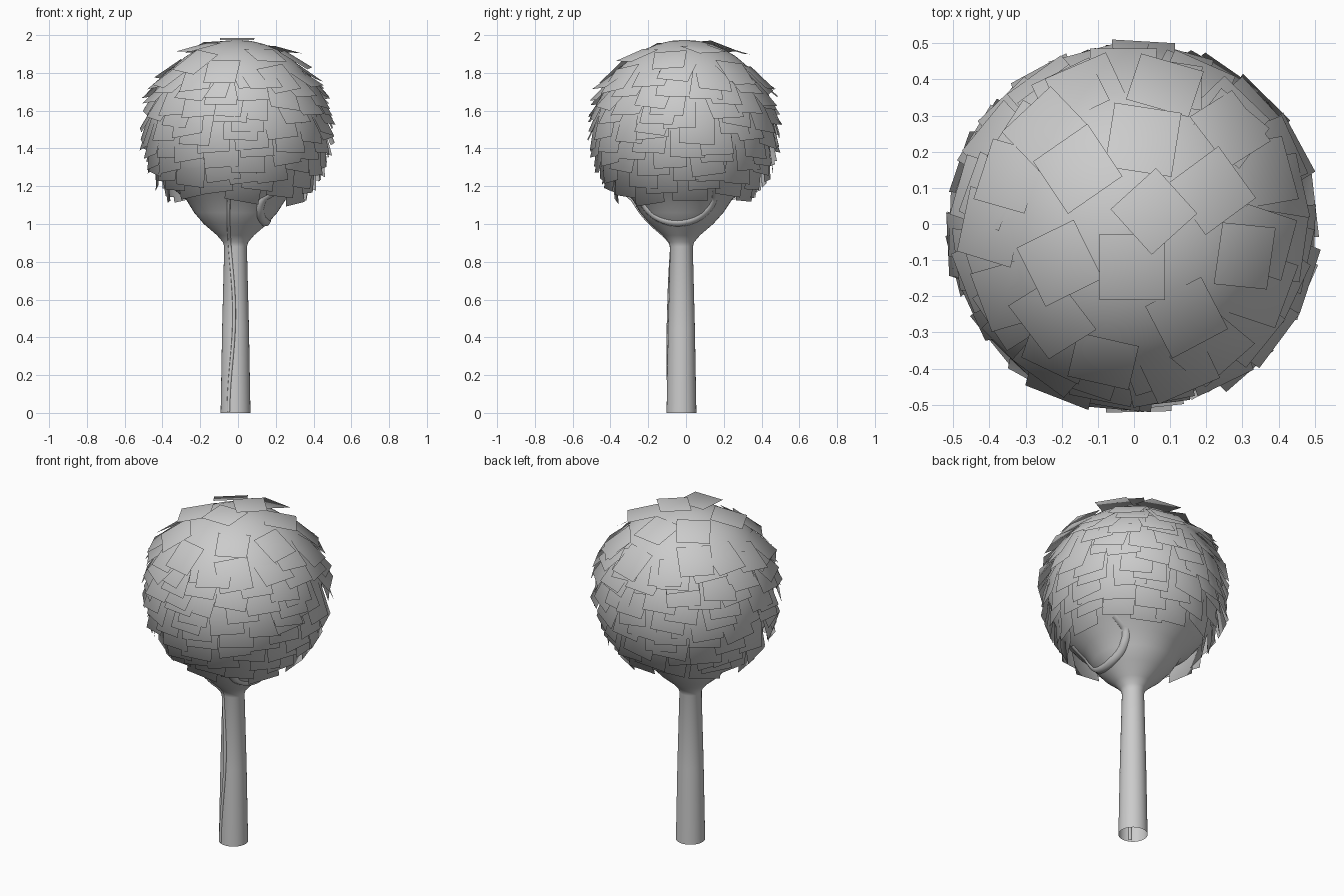
import bpy, math, random
from mathutils import Vector

random.seed(11)
cube = bpy.data.objects.get("Cube")
if cube:
    bpy.data.objects.remove(cube)

grey = bpy.data.materials.new("plain grey")
grey.use_nodes = True
COLOUR = (0.6, 0.6, 0.6, 1)
grey.diffuse_color = COLOUR
grey.node_tree.nodes["Principled BSDF"].inputs["Base Color"].default_value = COLOUR

AXIS = Vector((-0.013, -0.024, 0))      # trunk axis
CROWN = Vector((-0.005, -0.008, 1.51))  # centre of the foliage
R = 0.465

# Lathe profile (radius, height): open trunk, flared neck, round crown
profile = [(0.079, 0), (0.071, 0.45), (0.06, 0.88), (0.068, 0.905), (0.098, 0.94),
           (0.168, 1.0), (0.22, 1.06), (0.264, 1.13)]
for i in range(1, 17):
    a = math.radians(-53 + 143 * i / 16)
    profile.append((max(R * math.cos(a), 0.001), CROWN.z + R * math.sin(a)))


def add_mesh(name, verts, faces):
    mesh = bpy.data.meshes.new(name)
    mesh.from_pydata(verts, [], faces)
    mesh.materials.append(grey)
    mesh.polygons.foreach_set("use_smooth", [True] * len(mesh.polygons))
    obj = bpy.data.objects.new(name, mesh)
    bpy.context.collection.objects.link(obj)
    return obj


def radius_at(z):
    for (r0, z0), (r1, z1) in zip(profile, profile[1:]):
        if z0 <= z <= z1:
            return r0 + (r1 - r0) * (z - z0) / (z1 - z0)
    return profile[-1][0]


def add_tube(name, points, thickness):
    curve = bpy.data.curves.new(name, 'CURVE')
    curve.dimensions = '3D'
    curve.bevel_depth = thickness
    curve.bevel_resolution = 2
    spline = curve.splines.new('POLY')
    spline.points.add(len(points) - 1)
    for p, co in zip(spline.points, points):
        p.co = (*co, 1)
    curve.materials.append(grey)
    bpy.context.collection.objects.link(bpy.data.objects.new(name, curve))


# Trunk and crown core
SEG = 48
verts = [AXIS.lerp(Vector((CROWN.x, CROWN.y, 0)), min(max(z - 1, 0) * 2, 1))
         + Vector((r * math.cos(math.tau * k / SEG), r * math.sin(math.tau * k / SEG), z))
         for r, z in profile for k in range(SEG)]
faces = [(j * SEG + k, j * SEG + (k + 1) % SEG, (j + 1) * SEG + (k + 1) % SEG, (j + 1) * SEG + k)
         for j in range(len(profile) - 1) for k in range(SEG)]
add_mesh("trunk_and_crown_core", verts, faces)

# Raised seam running up the front of the trunk
seam = []
for i in range(41):
    z = 0.008 + 1.15 * i / 40
    x = -0.022 - 0.015 * math.cos(z * 6)
    r = radius_at(z)
    seam.append(AXIS + Vector((x, 0.001 - math.sqrt(r * r - x * x), z)))
add_tube("trunk_seam", seam, 0.009)

# Low round band on the left side of the neck
band = []
for i in range(41):
    a = math.pi * (0.97 + 1.06 * i / 40)
    y, z = 0.2 * math.cos(a) - 0.022, 1.17 + 0.175 * math.sin(a)
    r = radius_at(z)
    p = AXIS + Vector((math.sqrt(max(r * r - y * y, 0)), y, z))
    band.append(p + (CROWN - p).normalized() * 0.021)
add_tube("neck_band", band, 0.029)

# Foliage of overlapping square leaves
verts, faces = [], []


def add_leaf(centre, u, v, half):
    base = len(verts)
    verts.extend(centre + u * half * s + v * half * t
                 for s, t in ((-1, -1), (-1, 1), (1, 1), (1, -1)))
    faces.append((base, base + 1, base + 2, base + 3))


def add_shingle(n, tilt, roll, lift):
    """Leaf lying along direction n, with its lower edge lifted by tilt."""
    side = Vector((-n.y, n.x, 0)).normalized()
    down = side.cross(n)
    down = down * math.cos(tilt) + n * math.sin(tilt)
    u = side * math.cos(roll) + down * math.sin(roll)
    v = down * math.cos(roll) - side * math.sin(roll)
    add_leaf(CROWN + n * lift, u, v, random.uniform(0.086, 0.094))


# Flat leaf on the very top, then loose leaves around it
add_leaf(Vector((0.055, 0.035, 1.998)), Vector((0.74, 0.67, 0)), Vector((0.67, -0.74, 0)), 0.085)
TOP = [(0.03, 0.24), (-0.2, -0.1), (0, -0.11), (0.22, 0.1), (-0.15, 0.16), (-0.22, -0.25),
       (0.15, -0.25), (-0.08, -0.37), (0.31, -0.08), (-0.24, 0.27), (0.09, 0.39),
       (-0.17, 0.37), (-0.39, 0), (-0.34, 0.14), (0.22, -0.34), (0.27, 0.27), (-0.35, -0.19)]
for x, y in TOP:
    n = Vector((x, y, math.sqrt(0.48 ** 2 - x * x - y * y))).normalized()
    add_shingle(n, math.radians(random.uniform(8, 20)), random.uniform(-0.25, 0.25), 0.482)

# Shingled leaves down to the rim, hanging more steeply lower down
COUNT = 150
for i in range(COUNT):
    up = 0.62 - 1.27 * (i + 0.5) / COUNT
    ring = math.sqrt(1 - up * up)
    a = i * 2.39996 + random.uniform(-0.2, 0.2)
    n = Vector((ring * math.cos(a), ring * math.sin(a), up + random.uniform(-0.03, 0.03)))
    tilt = random.uniform(10, 25) + 22 * max(0, -up)
    add_shingle(n.normalized(), math.radians(tilt),
                random.uniform(-0.18, 0.18), random.uniform(0.47, 0.48))
leaves = add_mesh("leaves", verts, faces)

# Rounded shading across the whole crown
leaves.data.normals_split_custom_set_from_vertices([(p - CROWN).normalized() for p in verts])
